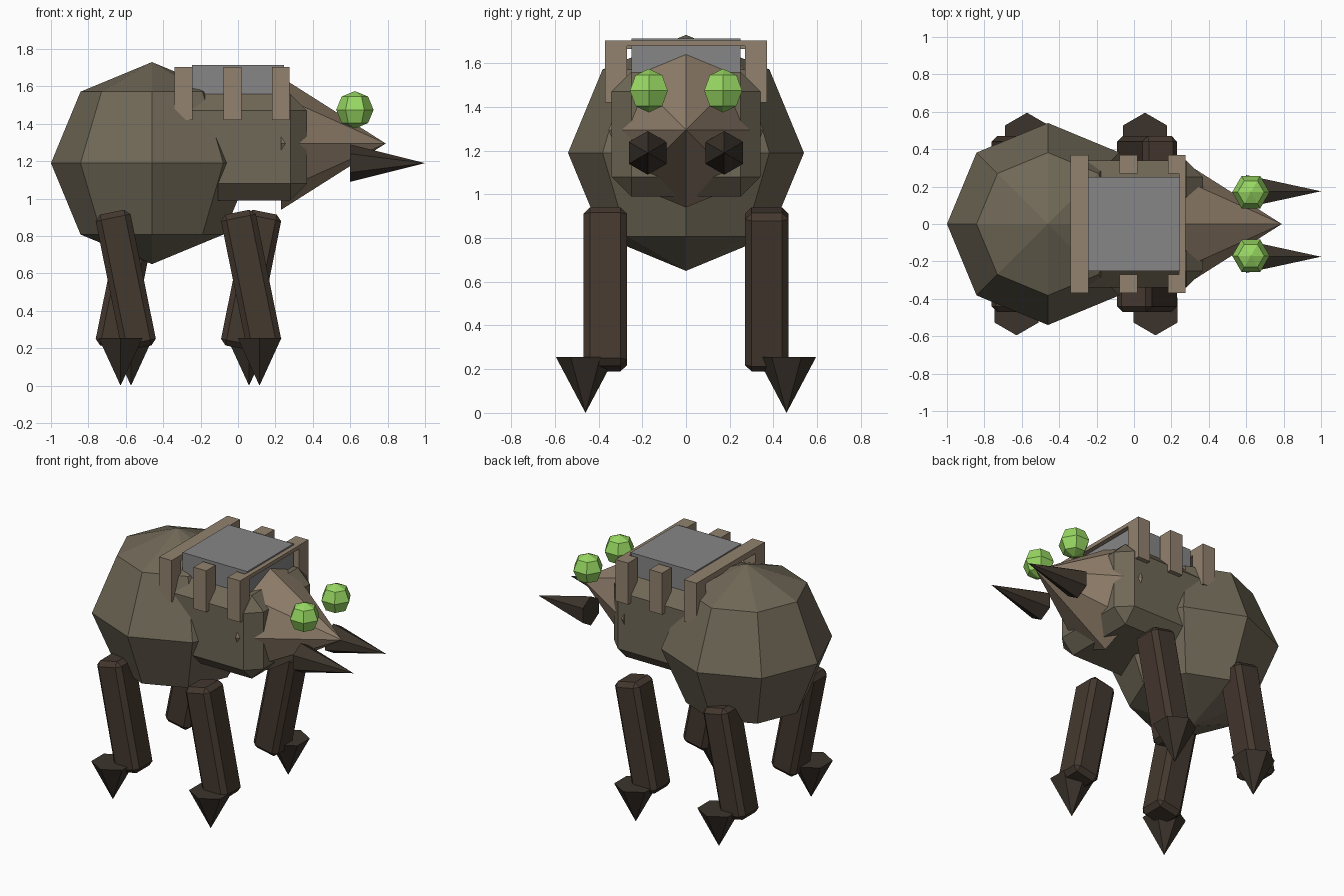
import bpy, bmesh
from math import cos, sin, pi, radians
from mathutils import Matrix, Vector

cube = bpy.data.objects.get("Cube")
if cube:
    bpy.data.objects.remove(cube, do_unlink=True)


def material(name, rgb):
    """Flat material from an 8-bit display colour."""
    col = [(c / 255 / 12.92) if c < 11 else ((c / 255 + 0.055) / 1.055) ** 2.4 for c in rgb] + [1]
    m = bpy.data.materials.new(name)
    m.use_nodes = True
    m.diffuse_color = col
    m.node_tree.nodes["Principled BSDF"].inputs["Base Color"].default_value = col
    return m


OLIVE = material("olive_brown_shell", (112, 104, 87))
TAN = material("tan_head", (146, 128, 108))
STRAP = material("tan_strap", (146, 130, 110))
DARK = material("dark_brown_leg", (68, 56, 47))
CLAW = material("blackish_brown_claw", (60, 52, 44))
GREY = material("grey_pack", (134, 134, 135))
GREEN = material("green_eye", (152, 216, 98))

TO_X = Matrix.Rotation(pi / 2, 4, "Y")   # local z becomes x


def finish(name, bm, mat, matrix):
    mesh = bpy.data.meshes.new(name)
    bm.to_mesh(mesh)
    bm.free()
    mesh.materials.append(mat)
    obj = bpy.data.objects.new(name, mesh)
    obj.matrix_world = matrix
    bpy.context.scene.collection.objects.link(obj)
    return obj


def lathe(name, profile, sides, mat, loc, turn=Matrix(), start=0.0):
    """Spin (radius, height) points around z; zero radius makes a point."""
    bm = bmesh.new()
    rings = []
    for r, h in profile:
        angles = [start + 2 * pi * i / sides for i in range(sides)] if r else [0]
        rings.append([bm.verts.new((r * cos(a), r * sin(a), h)) for a in angles])
    for low, high in zip(rings, rings[1:]):
        for i in range(sides):
            j = (i + 1) % sides
            quad = [low[i % len(low)], low[j % len(low)], high[j % len(high)], high[i % len(high)]]
            bm.faces.new(list(dict.fromkeys(quad)))
    for ring in (rings[0], rings[-1]):
        if len(ring) > 1:
            bm.faces.new(ring)
    bmesh.ops.recalc_face_normals(bm, faces=bm.faces)
    return finish(name, bm, mat, Matrix.Translation(loc) @ turn)


def ball(name, radius, sides, mat, loc):
    arc = [(0 if i in (0, 4) else radius * sin(i * pi / 4), -radius * cos(i * pi / 4)) for i in range(5)]
    return lathe(name, arc, sides, mat, loc)


def box(name, size, mat, loc, turn=Matrix(), chamfer=0.0):
    bm = bmesh.new()
    bmesh.ops.create_cube(bm, size=1)
    bmesh.ops.scale(bm, vec=size, verts=bm.verts)
    if chamfer:
        bmesh.ops.bevel(bm, geom=bm.edges[:], offset=chamfer, segments=1, affect="EDGES", profile=0.5)
        bm.normal_update()
        # Chamfer strips along the upper and upright edges face inwards
        strips = []
        for f in bm.faces:
            used = sum(abs(c) > 0.1 for c in f.normal)
            if used == 2 and abs(f.normal.y) > 0.1 and f.normal.z > -0.1:
                strips.append(f)
        bmesh.ops.reverse_faces(bm, faces=strips)
    return finish(name, bm, mat, Matrix.Translation(loc) @ turn)


# Body
ball("abdomen", 0.54, 8, OLIVE, (-0.46, 0, 1.19))
box("thorax", (0.74, 0.68, 0.57), OLIVE, (0, 0, 1.275), chamfer=0.09)
lathe("head", [(0.355, 0), (0, 0.56)], 8, TAN, (0.23, 0, 1.295), TO_X)

# Pack on the back, with end bars
box("pack", (0.49, 0.5, 0.215), GREY, (0, 0, 1.607))
box("front_bar", (0.035, 0.74, 0.025), STRAP, (0.258, 0, 1.692))
box("rear_bar", (0.095, 0.74, 0.04), STRAP, (-0.292, 0, 1.685))

for side, label in ((1, "left"), (-1, "right")):
    # Pack posts
    for x, place in ((-0.292, "rear"), (-0.03, "middle"), (0.228, "front")):
        box(f"{place}_post_{label}", (0.095, 0.1, 0.285), STRAP, (x, 0.32 * side, 1.562))

    # Eyes and mandibles
    ball(f"eye_{label}", 0.1, 6, GREEN, (0.625, 0.17 * side, 1.475))
    lathe(f"mandible_{label}", [(0.1, 0), (0, 0.4)], 6, CLAW, (0.6, 0.175 * side, 1.19), TO_X)

    # Legs lean opposite ways on the two sides; claws point down
    lean = Matrix.Rotation(0.2 * side, 4, "Y")
    for x, claw_x, place in ((0.07, 0.087, "front"), (-0.6, -0.6, "rear")):
        box(f"{place}_leg_{label}", (0.19, 0.2, 0.74), DARK, (x, 0.37 * side, 0.565), lean, 0.03)
        shift = -0.028 * side if place == "front" else 0.028 * side
        lathe(f"{place}_claw_{label}", [(0, 0), (0.135, 0.255)], 6, CLAW,
              (claw_x + shift, 0.46 * side, 0.0), start=pi / 2)
